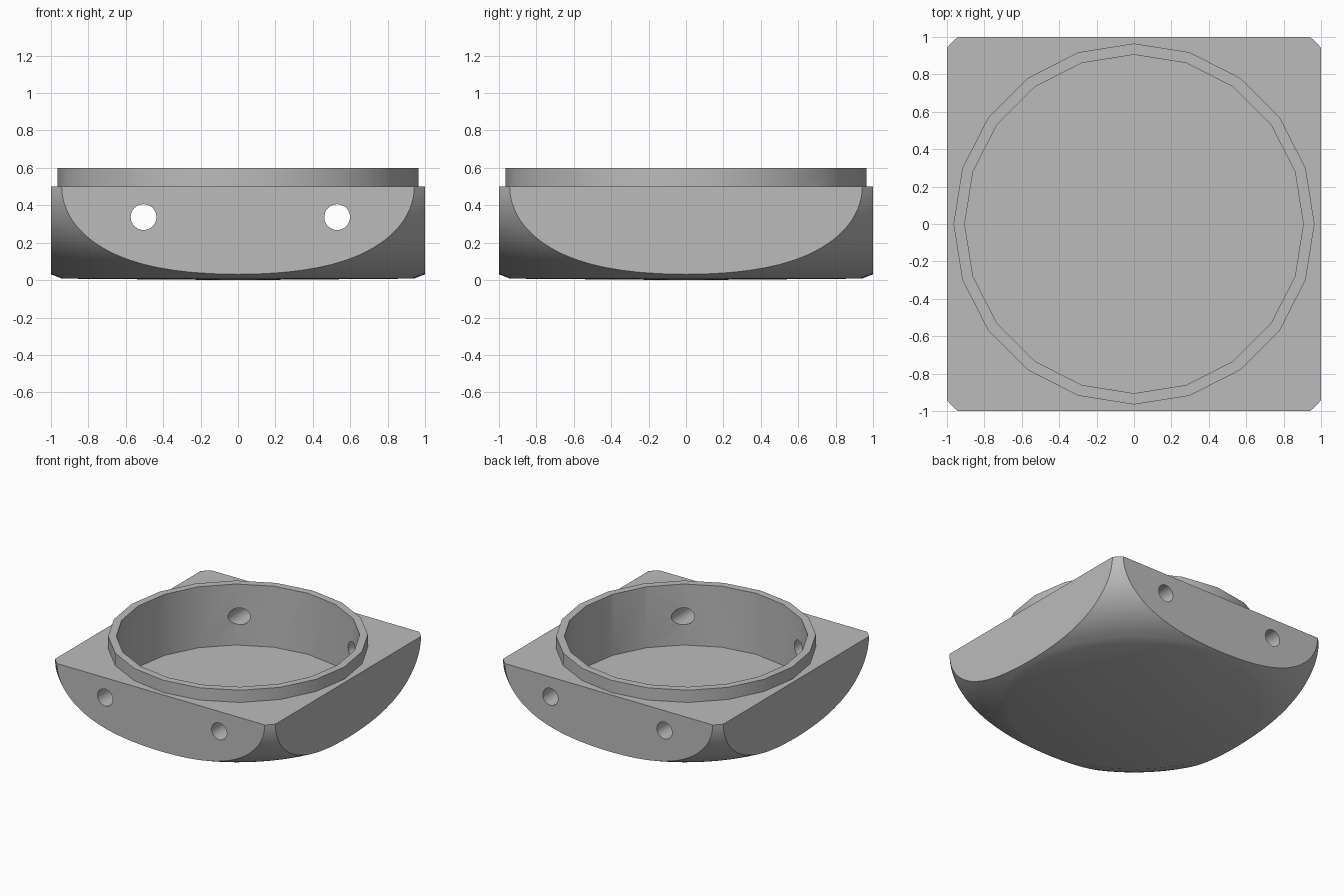
import bpy, bmesh
from math import cos, sin, pi, radians
from mathutils import Matrix

cube = bpy.data.objects.get("Cube")
if cube:
    bpy.data.objects.remove(cube, do_unlink=True)

grey = bpy.data.materials.new("plain_grey")
grey.use_nodes = True
colour = (0.5, 0.5, 0.5, 1)
grey.diffuse_color = colour
grey.node_tree.nodes["Principled BSDF"].inputs["Base Color"].default_value = colour


def make_object(name, bm):
    bmesh.ops.recalc_face_normals(bm, faces=bm.faces)
    mesh = bpy.data.meshes.new(name)
    bm.to_mesh(mesh)
    bm.free()
    mesh.materials.append(grey)
    obj = bpy.data.objects.new(name, mesh)
    bpy.context.collection.objects.link(obj)
    return obj


def lathe(name, profile, sides):
    """Solid of revolution about z; profile runs from bottom axis to top axis."""
    bm = bmesh.new()
    verts = [bm.verts.new((r, 0, z)) for r, z in profile]
    edges = [bm.edges.new(pair) for pair in zip(verts, verts[1:])]
    bmesh.ops.spin(bm, geom=verts + edges, axis=(0, 0, 1), cent=(0, 0, 0),
                   angle=2 * pi, steps=sides, use_duplicate=False)
    bmesh.ops.remove_doubles(bm, verts=bm.verts, dist=0.0001)
    return make_object(name, bm)


def prism(name, radius, bottom, top, sides):
    return lathe(name, [(0, bottom), (radius, bottom), (radius, top), (0, top)], sides)


def combine(target, tool, operation):
    mod = target.modifiers.new(operation.lower(), "BOOLEAN")
    mod.operation = operation
    mod.solver = "EXACT"
    mod.object = tool
    bpy.context.view_layer.objects.active = target
    bpy.ops.object.modifier_apply(modifier=mod.name)
    bpy.data.objects.remove(tool, do_unlink=True)


# Bowl with a flat underside and an elliptical flank
flat, reach, height = 0.8, 0.575, 0.5
profile = [(0, 0), (0.94, 0.008)]
steps = 20
start = 0.354
for i in range(steps + 1):
    a = start + (pi / 2 - start) * i / steps
    profile.append((flat + reach * sin(a), height * (1 - cos(a))))
profile += [(flat + reach, 0.7), (0, 0.7)]
body = lathe("base_body", profile, 96)

# Square off the four sides and the top
bm = bmesh.new()
bmesh.ops.create_cube(bm, size=2)
bmesh.ops.translate(bm, verts=bm.verts, vec=(0, 0, height - 1))
combine(body, make_object("square_trim", bm), "INTERSECT")

# Raised collar, then the pocket inside it
combine(body, prism("collar", 0.965, 0.3, 0.6, 20), "UNION")
combine(body, prism("pocket", 0.905, 0.1, 0.8, 20), "DIFFERENCE")

# Two bores running front to back
for x in (-0.505, 0.53):
    bore = prism("bore", 0.069, -1.5, 1.5, 32)
    bore.data.transform(Matrix.Translation((x, 0, 0.337)) @ Matrix.Rotation(pi / 2, 4, "X"))
    combine(body, bore, "DIFFERENCE")

bpy.ops.object.select_all(action="DESELECT")
body.select_set(True)
bpy.context.view_layer.objects.active = body
bpy.ops.object.shade_smooth_by_angle(angle=radians(30))
